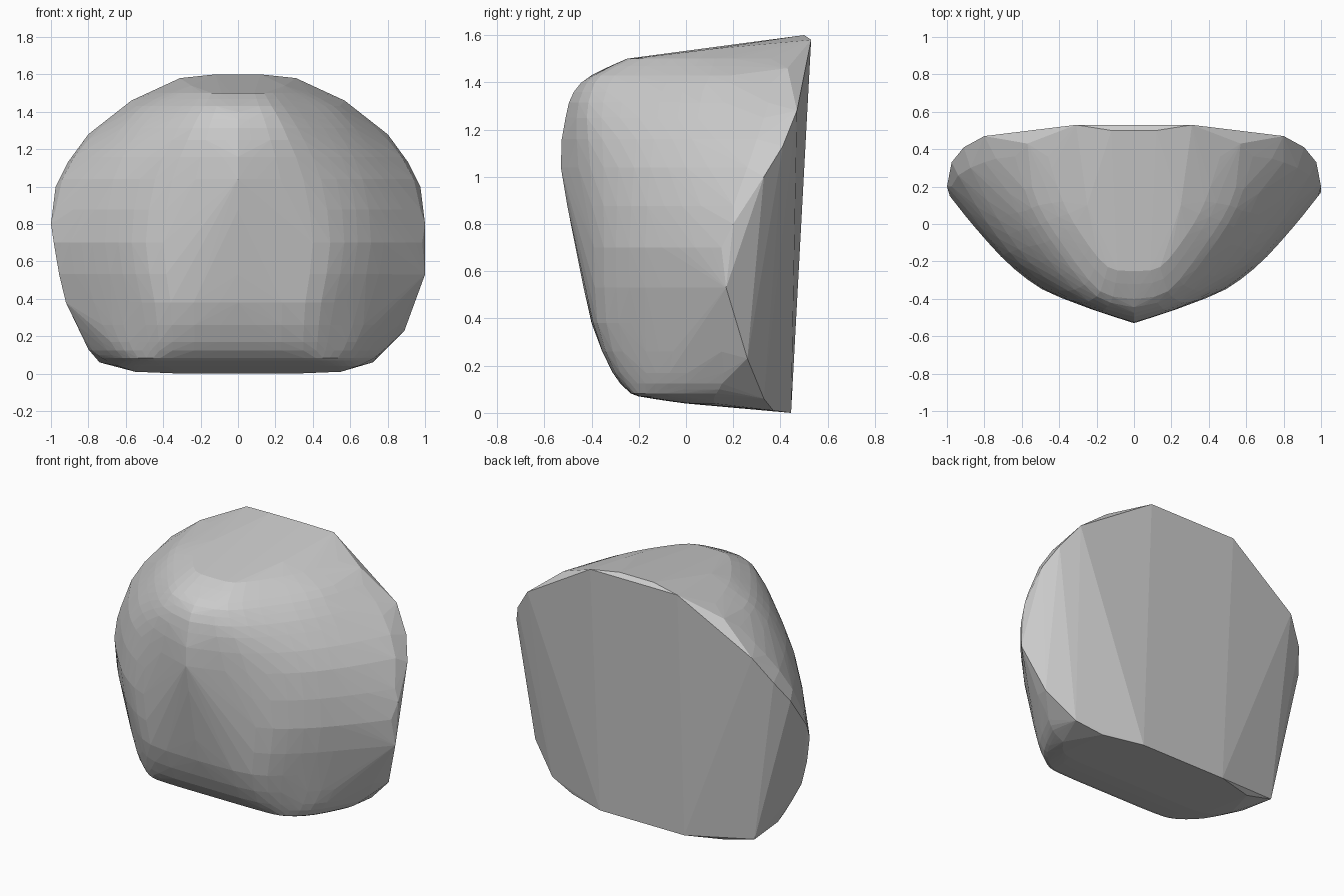
import bpy, bmesh

if "Cube" in bpy.data.objects:
    bpy.data.objects.remove(bpy.data.objects["Cube"])

# Half cross-sections (x, y) from centre line to side, at each height
sections = [
    (0.04, [(0, 0.0), (.25, 0.0), (.45, 0.0), (.56, 0.03), (.64, .12)]),
    (0.07, [(0, -.20), (.35, -.20), (.48, -.18), (.60, -.07), (.70, .12)]),
    (0.10, [(0, -.25), (.35, -.245), (.50, -.20), (.63, -.08), (.75, .14)]),
    (0.17, [(0, -.31), (.35, -.30), (.53, -.21), (.68, -.07), (.81, .16)]),
    (0.38, [(0, -.40), (.36, -.375), (.58, -.23), (.77, -.04), (.91, .14)]),
    (0.70, [(0, -.465), (.40, -.39), (.64, -.24), (.84, -.03), (.985, .15)]),
    (1.04, [(0, -.53), (.35, -.405), (.60, -.22), (.78, .0), (.94, .26)]),
    (1.25, [(0, -.51), (.27, -.42), (.50, -.20), (.67, .05), (.80, .33)]),
    (1.36, [(0, -.475), (.22, -.40), (.42, -.18), (.58, .07), (.68, .36)]),
    (1.43, [(0, -.40), (.18, -.36), (.36, -.14), (.51, .10), (.59, .36)]),
    (1.50, [(0, -.25), (.14, -.23), (.28, -.06), (.38, .12), (.46, .36)]),
]
# Corner points of the flat back rim, shared by both sides
rim = [(.30, .445, 0), (.31, .53, 1.58), (.57, .43, 1.46), (.80, .47, 1.28),
       (.91, .41, 1.13), (.975, .33, 1.0), (1.0, .20, .80), (.55, .37, .01),
       (.12, .50, 1.6), (.25, .10, 1.54)]
rim_right = [(1.0, .17, .53), (.89, .26, .23), (.72, .33, .06)]
rim_left = [(-.92, .14, .38), (-.80, .21, .13), (-.74, .36, .06)]


def smooth_path(pts, steps):
    """Catmull-Rom curve through points of any dimension."""
    out = []
    for i in range(len(pts) - 1):
        a, b, c, d = (pts[max(i - 1, 0)], pts[i], pts[i + 1],
                      pts[min(i + 2, len(pts) - 1)])
        for s in range(steps):
            t = s / steps
            out.append(tuple(
                .5 * (2 * q + (r - p) * t + (2 * p - 5 * q + 4 * r - w) * t * t
                      + (3 * q - p - 3 * r + w) * t ** 3)
                for p, q, r, w in zip(a, b, c, d)))
    return out + [tuple(pts[-1])]


# Smooth rounded front, interpolated along and across the sections
rows = [smooth_path([(x, y, z) for x, y in pts], 3) for z, pts in sections]
points = []
for column in zip(*rows):
    points += smooth_path(list(column), 2)

# Mirror, then wrap everything in one convex shell
half = points + rim
cloud = half + [(-x, y, z) for x, y, z in half] + rim_right + rim_left
bm = bmesh.new()
for p in cloud:
    bm.verts.new((max(-1, min(1, p[0])), max(-.53, p[1]), p[2]))
bmesh.ops.remove_doubles(bm, verts=bm.verts, dist=0.002)
hull = bmesh.ops.convex_hull(bm, input=bm.verts)
loose = [v for v in bm.verts if not v.link_faces]
bmesh.ops.delete(bm, geom=loose, context='VERTS')
bmesh.ops.recalc_face_normals(bm, faces=bm.faces)
mesh = bpy.data.meshes.new("convex_shell")
bm.to_mesh(mesh)
bm.free()
bpy.context.collection.objects.link(bpy.data.objects.new("convex_shell", mesh))
